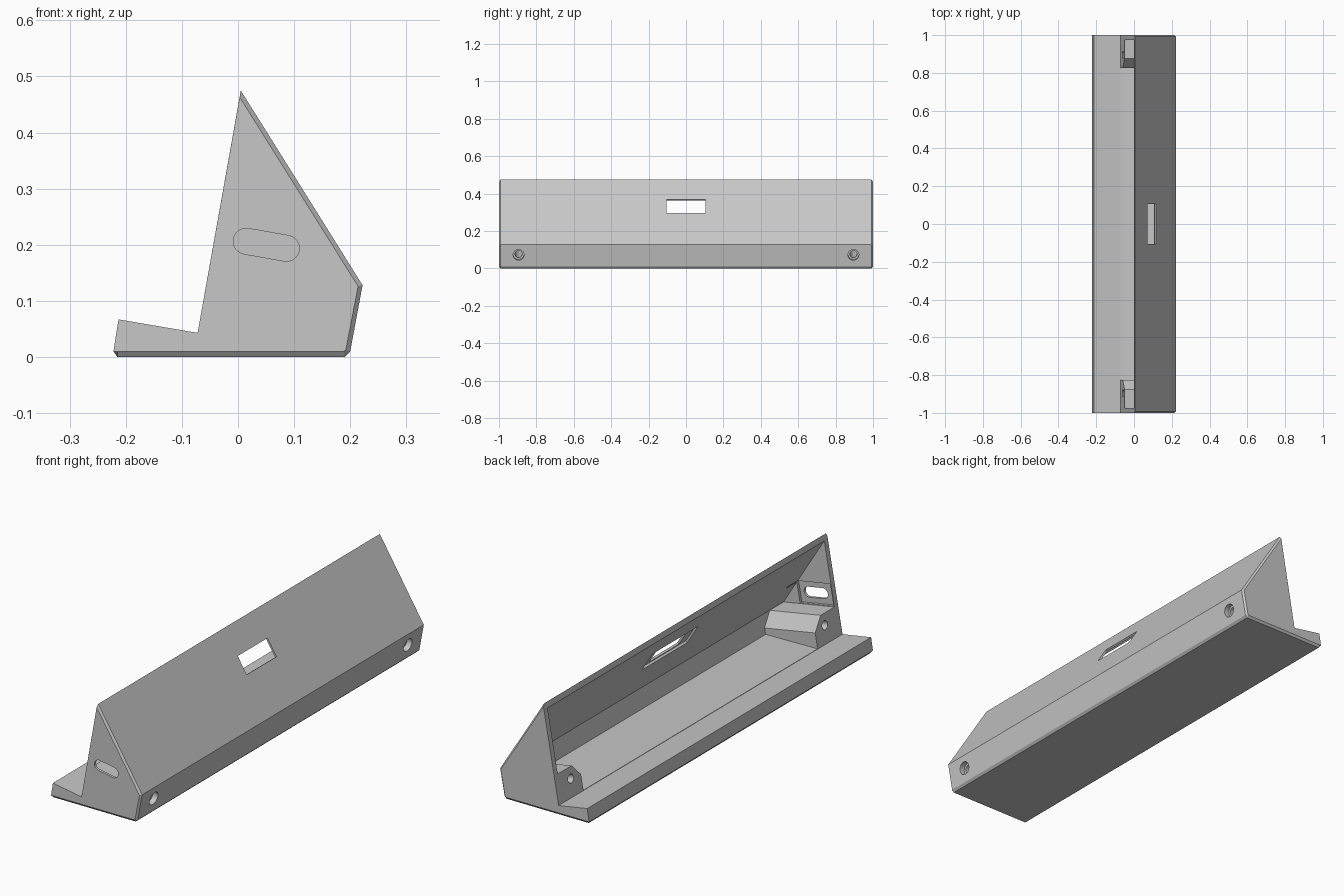
import bpy, bmesh, math
from mathutils import Vector

old = bpy.data.objects.get("Cube")
if old:
    bpy.data.objects.remove(old, do_unlink=True)

grey = bpy.data.materials.new("plain_grey")
grey.use_nodes = True
grey.diffuse_color = (0.57, 0.57, 0.57, 1)
grey.node_tree.nodes["Principled BSDF"].inputs["Base Color"].default_value = (0.57, 0.57, 0.57, 1)

X, Y, Z = Vector((1, 0, 0)), Vector((0, 1, 0)), Vector((0, 0, 1))


def loft(name, rings):
    """Closed solid skinned through rings of points."""
    bm = bmesh.new()
    loops = [[bm.verts.new(p) for p in ring] for ring in rings]
    n = len(loops[0])
    for a, b in zip(loops, loops[1:]):
        for i in range(n):
            j = (i + 1) % n
            bm.faces.new((a[i], a[j], b[j], b[i]))
    bm.faces.new(loops[0])
    bm.faces.new(loops[-1])
    # The flat ledge and step edges of the end rings stay as plain quads
    bmesh.ops.recalc_face_normals(bm, faces=bm.faces)
    mesh = bpy.data.meshes.new(name)
    bm.to_mesh(mesh)
    bm.free()
    mesh.materials.append(grey)
    ob = bpy.data.objects.new(name, mesh)
    bpy.context.collection.objects.link(ob)
    return ob


def prism(name, pts, o, a, b, c, lo, hi):
    """2D outline on axes a and b, extruded along c."""
    return loft(name, [[o + a * p + b * q + c * h for p, q in pts] for h in (lo, hi)])


def rect(p0, p1, q0, q1):
    return [(p0, q0), (p1, q0), (p1, q1), (p0, q1)]


def circle(p, q, r, n=32):
    return [(p + r * math.cos(math.tau * i / n), q + r * math.sin(math.tau * i / n)) for i in range(n)]


def cut(target, cutter):
    mod = target.modifiers.new("cut", "BOOLEAN")
    mod.operation = "DIFFERENCE"
    mod.solver = "EXACT"
    mod.object = cutter
    bpy.ops.object.select_all(action="DESELECT")
    bpy.context.view_layer.objects.active = target
    target.select_set(True)
    bpy.ops.object.modifier_apply(modifier=mod.name)
    bpy.data.objects.remove(cutter, do_unlink=True)


# Wedge body with a ledge and chamfered ends
full = [(-0.222, 0.01), (-0.215, 0), (0.19, 0), (0.2, 0.01),
        (0.222, 0.128), (0.005, 0.475), (-0.072, 0.043), (-0.213, 0.067)]
end = [(-0.222, 0.01), (-0.215, 0.01), (0.188, 0.01), (0.192, 0.012),
       (0.214, 0.126), (0.003, 0.463), (-0.072, 0.043), (-0.213, 0.067)]
body = loft("wedge_body", [[Vector((x, y, z)) for x, z in prof]
                           for y, prof in ((-1, end), (-0.992, full), (0.992, full), (1, end))])

# Tilted frame at the inner corner of the ledge
tilt = math.radians(10.1)
corner = Vector((-0.072, 0, 0.043))
u = Vector((math.cos(tilt), 0, -math.sin(tilt)))
w = Vector((math.sin(tilt), 0, math.cos(tilt)))

# Hollow inside, leaving a screw block at each end
hollow = [(-0.072, 0.0445), (0.185, 0.04), (0.201, 0.124), (0.0004, 0.449), (-0.15, 0.475)]
cavity = prism("cavity", hollow, Vector(), X, Z, Y, -0.975, 0.975)
for s in (-1, 1):
    block = [(s * 0.825, -0.1), (s * 0.825, 0.07), (s * 0.877, 0.127), (s * 1.1, 0.127), (s * 1.1, -0.1)]
    cut(cavity, prism("block_space", block, corner, Y, w, u, -0.2, 0.4))
cut(body, cavity)

# Window in the sloped wall, with a wider recess inside
slope = Vector((-0.217, 0, 0.347)).normalized()
normal = Vector((slope.z, 0, -slope.x))
mid = Vector((0.0945, 0, 0.332))
cut(body, prism("window_recess", rect(-0.16, 0.16, -0.05, 0.05), mid, Y, slope, normal, -0.05, -0.009))
cut(body, prism("window_hole", rect(-0.105, 0.105, -0.042, 0.042), mid, Y, slope, normal, -0.06, 0.03))

# Slot in the front end wall, with a recess inside
cut(body, prism("slot_recess", rect(0.004, 0.172, 0.13, 0.226), corner, u, w, Y, -0.988, -0.9))
slot = []
for side in (1, -1):
    for i in range(13):
        a = math.radians(-90 * side + 15 * i)
        slot.append((0.093 + side * 0.0365 + 0.023 * math.cos(a), 0.176 + 0.023 * math.sin(a)))
cut(body, prism("slot_hole", slot, corner, u, w, Y, -1.1, -0.9))

# Counterbored screw holes through the blocks
for s in (-1, 1):
    for radius, start in ((0.019, -0.05), (0.029, 0.25)):
        cut(body, prism("screw_hole", circle(s * 0.895, 0.078, radius), corner, Y, w, u, start, 0.35))

bpy.ops.object.shade_smooth_by_angle(angle=math.radians(20))
